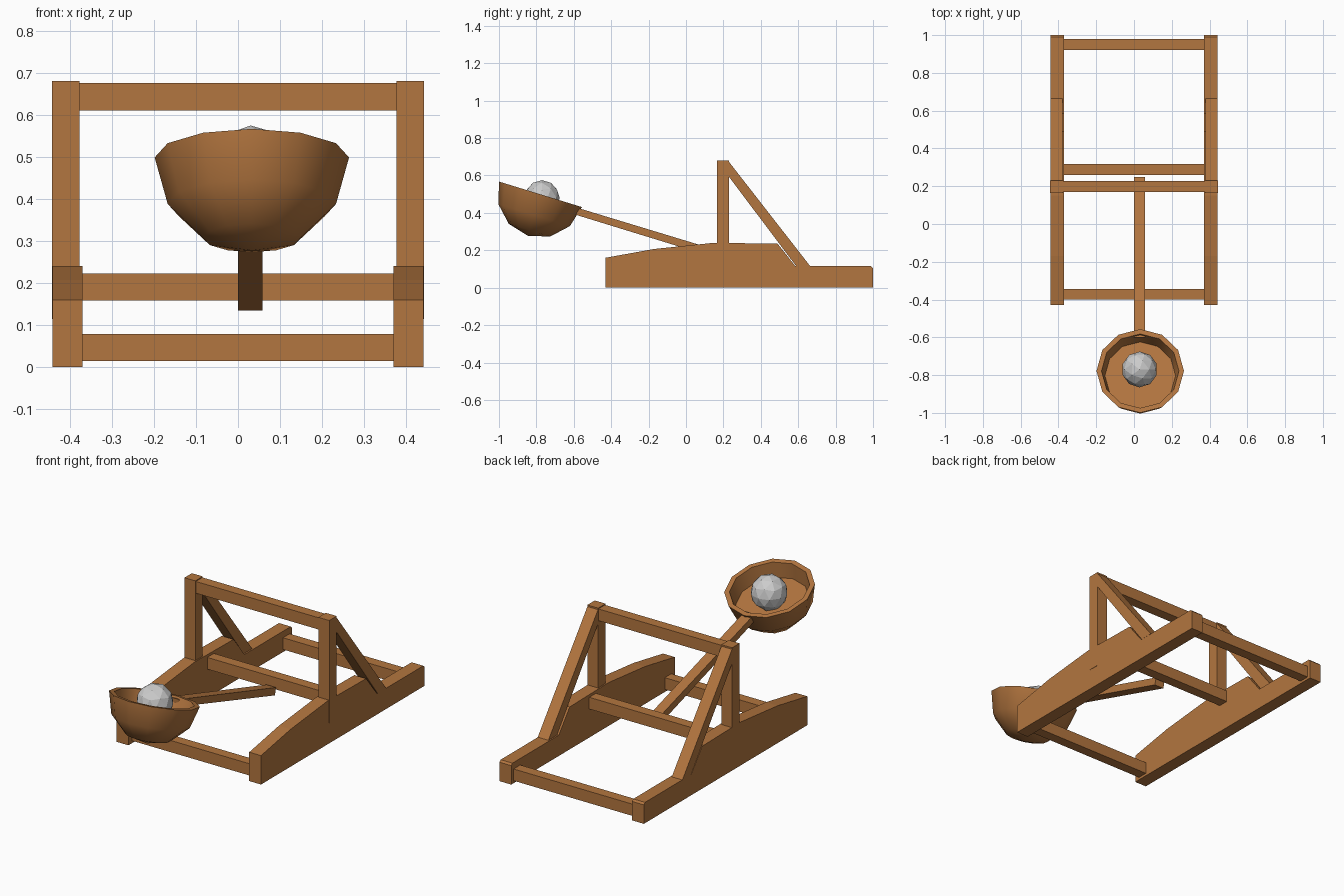
import bpy, bmesh, math
from mathutils import Matrix, Vector

if "Cube" in bpy.data.objects:
    bpy.data.objects.remove(bpy.data.objects["Cube"])

wood = bpy.data.materials.new("wood")
wood.diffuse_color = (0.45, 0.18, 0.05, 1)
wood.use_nodes = True
wood.node_tree.nodes["Principled BSDF"].inputs["Base Color"].default_value = wood.diffuse_color


def finish(name, bm, mat=wood):
    bmesh.ops.recalc_face_normals(bm, faces=bm.faces)
    me = bpy.data.meshes.new(name)
    bm.to_mesh(me)
    bm.free()
    ob = bpy.data.objects.new(name, me)
    bpy.context.collection.objects.link(ob)
    if mat:
        me.materials.append(mat)
    return ob


def prism(name, profile, x0, x1, mirror=False):
    """Extrude a (y, z) profile along x, optionally mirrored to the other side."""
    bm = bmesh.new()
    face = bm.faces.new([bm.verts.new((x0, y, z)) for y, z in profile])
    ext = bmesh.ops.extrude_face_region(bm, geom=[face])["geom"]
    bmesh.ops.translate(bm, vec=(x1 - x0, 0, 0),
                        verts=[v for v in ext if isinstance(v, bmesh.types.BMVert)])
    ob = finish(name, bm)
    if mirror:
        ob.modifiers.new("mirror", 'MIRROR')
    return ob


def rect(y0, y1, z0, z1):
    return [(y0, z0), (y1, z0), (y1, z1), (y0, z1)]


# Side rails with humped profile
prism("side_rails", [(-0.43, 0), (-0.43, 0.16), (-0.17, 0.207), (0.15, 0.24),
                     (0.49, 0.235), (0.585, 0.115), (0.99, 0.115), (1, 0.105), (1, 0)],
      0.37, 0.442, True)

# Uprights and diagonal braces
prism("uprights", rect(0.165, 0.23, 0.115, 0.681), 0.377, 0.4435, True)
prism("braces", [(0.228, 0.675), (0.665, 0.114), (0.59, 0.114), (0.228, 0.595)],
      0.378, 0.443, True)

# Cross beams
for name, y0, y1, z0, z1 in [("front_beam", -0.40, -0.343, 0.014, 0.079),
                             ("rear_beam", 0.922, 0.98, 0.014, 0.079),
                             ("pivot_beam", 0.26, 0.318, 0.158, 0.223),
                             ("top_beam", 0.17, 0.228, 0.611, 0.676)]:
    prism(name, rect(y0, y1, z0, z1), -0.39, 0.39)

# Throwing arm
prism("throwing_arm", [(-0.60, 0.433), (0.25, 0.175), (0.24, 0.135), (-0.60, 0.393)],
      0.0, 0.058)

# Bowl: half-sphere shell with a flat floor, tilted along the arm
R, CX = 0.2315, 0.033
outer = [(R * math.cos(math.radians(a)), -R * math.sin(math.radians(a))) for a in (60, 30, 0)]
rings = outer + [(0.205, 0.0), (0.187, -0.085)]
bm = bmesh.new()
loops = [[bm.verts.new((r * math.cos(k * math.pi / 6), r * math.sin(k * math.pi / 6), z))
          for k in range(12)] for r, z in rings]
for a, b in zip(loops, loops[1:]):
    for k in range(12):
        n = (k + 1) % 12
        bm.faces.new((a[k], a[n], b[n], b[k]))
tip = bm.verts.new((0, 0, -R))
for k in range(12):
    bm.faces.new((tip, loops[0][(k + 1) % 12], loops[0][k]))
bm.faces.new(loops[-1])
tilt = Matrix.Translation((CX, -0.778, 0.499)) @ Matrix.Rotation(math.radians(-17.1), 4, 'X')
bmesh.ops.transform(bm, matrix=tilt, verts=bm.verts)
bowl = finish("bowl", bm)
bpy.context.view_layer.objects.active = bowl
bowl.select_set(True)
bpy.ops.object.shade_smooth_by_angle(angle=math.radians(35))
bowl.select_set(False)

# Stone shot
bm = bmesh.new()
bmesh.ops.create_icosphere(bm, subdivisions=2, radius=0.095,
                           matrix=Matrix.Translation((0.03, -0.77, 0.48)))
finish("stone", bm, None)
